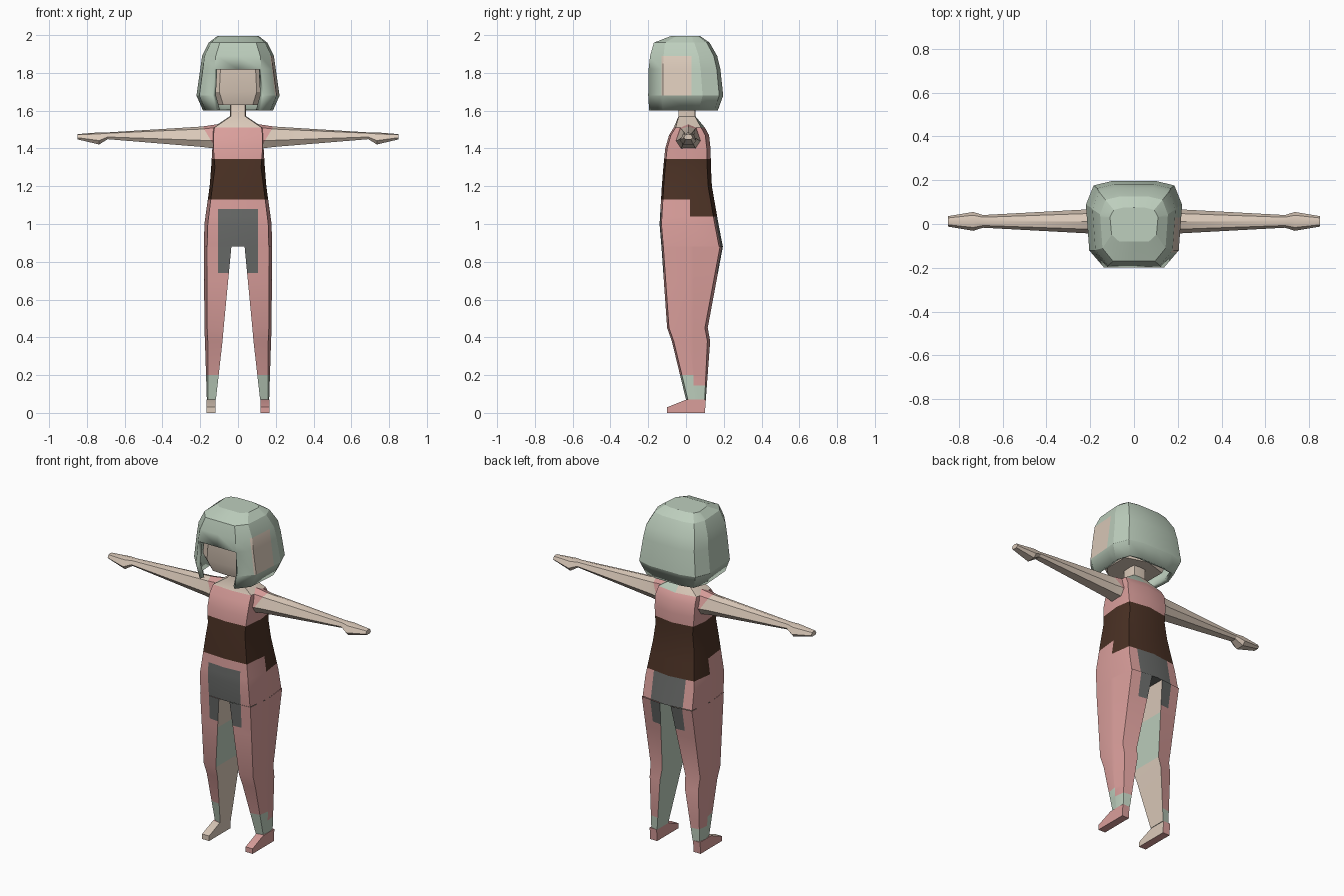
import bpy, bmesh, math
from mathutils import Vector

if "Cube" in bpy.data.objects:
    bpy.data.objects.remove(bpy.data.objects["Cube"])

# Palette
COLOURS = {
    "pink": (0.70, 0.345, 0.33), "sage": (0.51, 0.62, 0.51), "skin": (0.71, 0.59, 0.49),
    "brown": (0.07, 0.031, 0.018), "grey": (0.14, 0.145, 0.14)}
MATS = []
for name, c in COLOURS.items():
    m = bpy.data.materials.new(name)
    m.diffuse_color = (*c, 1)
    m.use_nodes = True
    m.node_tree.nodes["Principled BSDF"].inputs["Base Color"].default_value = m.diffuse_color
    MATS.append(m)
PINK, SAGE, SKIN, BROWN, GREY = range(5)


def loft(bm, rings, closed=True, cap_start=True, cap_end=True):
    """Skin a list of point rings with quads and cap the ends."""
    vr = [[bm.verts.new(p) for p in r] for r in rings]
    n = len(vr[0])
    for a, b in zip(vr, vr[1:]):
        for i in range(n):
            j = (i + 1) % n
            bm.faces.new((a[i], a[j], b[j], b[i]))
    if cap_start:
        bm.faces.new(vr[0])
    if cap_end:
        bm.faces.new(vr[-1])


def cut(bm, axis, values):
    for v in values:
        co, no = Vector(), Vector()
        co["xyz".index(axis)] = v
        no["xyz".index(axis)] = 1
        bisect(bm, co, no)


def bisect(bm, co, no):
    bmesh.ops.bisect_plane(bm, geom=bm.verts[:] + bm.edges[:] + bm.faces[:],
                           plane_co=co, plane_no=no, dist=1e-5)


def finish(bm, name, rule, angle=30):
    """Colour faces by rule(centre, normal) and make the object."""
    bmesh.ops.recalc_face_normals(bm, faces=bm.faces)
    bm.normal_update()
    for f in bm.faces:
        f.material_index = rule(f.calc_center_median(), f.normal)
    me = bpy.data.meshes.new(name)
    bm.to_mesh(me)
    bm.free()
    for m in MATS:
        me.materials.append(m)
    ob = bpy.data.objects.new(name, me)
    bpy.context.collection.objects.link(ob)
    bpy.ops.object.select_all(action='DESELECT')
    ob.select_set(True)
    bpy.context.view_layer.objects.active = ob
    bpy.ops.object.shade_smooth_by_angle(angle=math.radians(angle))
    return ob


def mirrored(half):
    """Complete a ring whose first and last points lie on x = 0."""
    return half + [(-x, y, z) for x, y, z in half[-2:0:-1]]


# Torso and neck: z, front half width, side half width, front y, back y
def trunk_ring(z, a, b, yf, yb):
    d = min(0.02, (b - 0.03) * 0.2)
    return mirrored([(0, yf, z), (a, yf + d / 2, z), (b, 0.02, z), (a, yb - d, z), (0, yb, z)])


def trunk_colour(c, n):
    x, y, z = c
    if z > 1.51:
        return SAGE if y > 0.05 and x > 0.02 and z < 1.56 else SKIN
    if (1.13 if y < 0.02 else 1.04) < z < 1.345:
        return BROWN
    if abs(x) < 0.105 and z < 1.08 and abs(n.x) < 0.6:
        return GREY
    return PINK


bm = bmesh.new()
loft(bm, [trunk_ring(*r) for r in (
    (1.66, .038, .043, -.04, .05), (1.57, .038, .043, -.04, .05), (1.51, .125, .135, -.065, .10),
    (1.47, .13, .138, -.09, .122), (1.40, .13, .136, -.11, .13), (1.30, .122, .142, -.12, .132),
    (1.20, .135, .150, -.128, .137), (1.0, .16, .178, -.14, .172), (.88, .163, .18, -.13, .195))])
cut(bm, "z", (1.345, 1.13, 1.08, 1.04))
cut(bm, "y", (0.02,))
cut(bm, "x", (-0.105, 0.105))
finish(bm, "torso", trunk_colour)


# Legs and feet
def leg_ring(s, z, xi, xo, yf, yb):
    e = 0.015 if z > 0.3 else 0.006
    return [(s * xi, yf, z), (s * (xo - e), yf + 0.01, z), (s * xo, 0.02 if z > 0.3 else 0.05, z),
            (s * (xo - e), yb - e, z), (s * xi, yb, z)]


def leg_colour(c, n):
    x, y, z = c
    inner = n.x * (-1 if x > 0 else 1) > 0.8
    if inner:
        return SAGE if x > 0 or 0.45 < z < 0.7 else SKIN
    if z < (0.2 if y < 0.04 else 0.145):
        return SAGE
    return GREY if abs(x) < 0.105 and z > 0.74 else PINK


def foot_colour(c, n):
    return SKIN if c.x < 0 and n.z > -0.5 and (n.x > 0.5 or c.y < 0.02 and abs(n.x) < 0.5) else PINK


FOOT = [(-.10, 0), (-.10, .03), (0, .07), (.105, .07), (.10, 0)]
for s, side in ((-1, "left"), (1, "right")):
    bm = bmesh.new()
    loft(bm, [leg_ring(s, *r) for r in (
        (.88, .035, .18, -.13, .195), (.45, .076, .178, -.10, .115),
        (.38, .082, .175, -.075, .128), (.07, .117, .165, 0, .105))], cap_start=False)
    cut(bm, "z", (.74, .7, .2, .145))
    cut(bm, "y", (.04,))
    cut(bm, "x", (s * .105,))
    finish(bm, side + "_leg", leg_colour)
    bm = bmesh.new()
    loft(bm, [[(s * x, y, z) for y, z in FOOT] for x in (.12, .166)])
    finish(bm, side + "_foot", foot_colour)

    # Arm with hand: x, centre z, half depth, half height
    bm = bmesh.new()
    rings = []
    for x, zc, ry, rz in ((.11, 1.463, .068, .065), (.19, 1.462, .056, .054), (.69, 1.467, .029, .018),
                          (.735, 1.453, .043, .032), (.85, 1.462, .024, .014)):
        rings.append([(s * x, .012 + ry * p, zc + rz * q) for p, q in
                      ((-1, -.35), (-.65, .75), (0, 1), (.65, .75), (1, -.35), (.6, -1), (-.6, -1))])
    loft(bm, rings)
    slant = Vector((s * .1, 0, -.06))
    base = Vector((s * .13, 0, 1.42))
    bisect(bm, base, slant)
    finish(bm, side + "_arm", lambda c, n: PINK if (c - base).dot(slant) < 0 else SKIN)

# Head under the hair
bm = bmesh.new()
loft(bm, [mirrored([(0, yf, z), (.6 * w, yf + .005, z), (w, yf + .06, z), (w, .08, z), (0, .12, z)])
          for z, w, yf in ((1.88, .15, -.15), (1.70, .165, -.155), (1.63, .13, -.13))])
finish(bm, "head", lambda c, n: SKIN)


# Bobbed hair with an opening for the face: z, half width, front y, back y
def hair_ring(z, w, yf, yb):
    k = w / .21
    m = (yf + yb) / 2
    return mirrored([(0, yf, z), (.62 * w, yf, z), (.93 * w, yf * .6 + m * .4, z),
                     (w, m + (yb - m) * .45, z), (.84 * w, yb - .02 * k, z),
                     (.45 * w, yb, z), (0, yb, z)])


bm = bmesh.new()
loft(bm, [hair_ring(*r) for r in (
    (1.995, .11, -.08, .075), (1.96, .155, -.17, .125), (1.89, .19, -.19, .165),
    (1.82, .20, -.198, .182), (1.68, .22, -.20, .197), (1.60, .185, -.195, .168))], cap_end=False)
gap = [f for f in bm.faces if f.calc_center_median().y < -.15
       and f.calc_center_median().z < 1.82 and abs(f.calc_center_median().x) < .1]
bmesh.ops.delete(bm, geom=gap, context='FACES')
cut(bm, "y", (-.13, .03))
hair = finish(bm, "hair", lambda c, n: SKIN if c.x > .12 and -.13 < c.y < .03 and 1.68 < c.z < 1.89
              else SAGE, 20)
mod = hair.modifiers.new("thickness", 'SOLIDIFY')
mod.thickness = 0.025
mod.offset = -1
